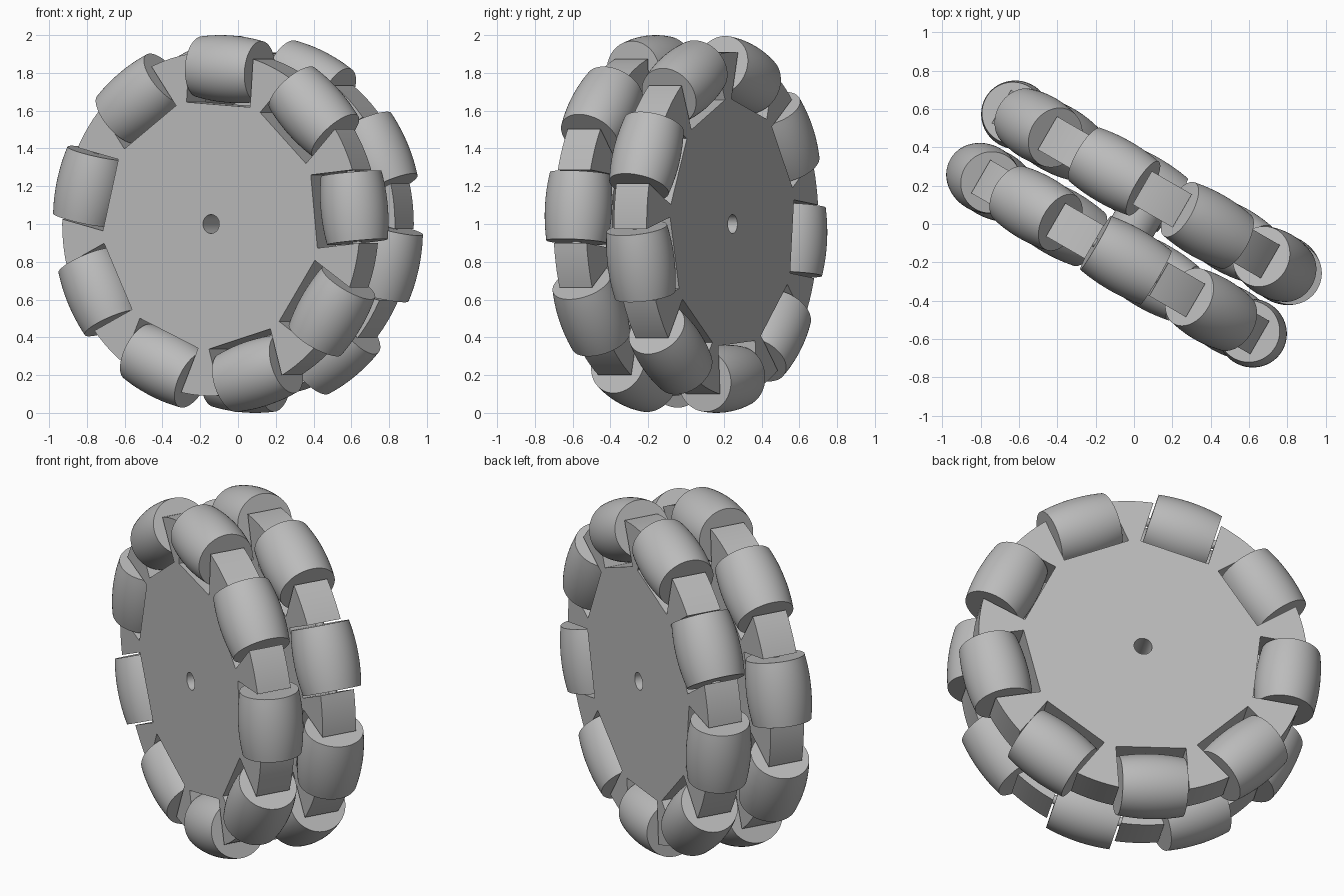
import bpy, bmesh, math
from math import cos, sin, radians
from mathutils import Matrix

if "Cube" in bpy.data.objects:
    bpy.data.objects.remove(bpy.data.objects["Cube"], do_unlink=True)

COUNT = 9                  # rollers per plate
PITCH = 360 / COUNT
RIM, HOLE = 0.91, 0.05     # plate radius, axle bore
HALF_THICK = 0.1
ROW = 0.185                # plate centre offset along the axle
POCKET, FLOOR = 0.195, 0.633
ROLL_R, ROLL_HALF, ROLL_AT = 0.178, 0.182, 0.822

# Wheel frame: local Z is the axle, pointing out of the front face
WHEEL = (Matrix.Translation((0, 0, 1)) @ Matrix.Rotation(radians(-30), 4, 'Z')
         @ Matrix.Rotation(radians(90), 4, 'X'))

grey = bpy.data.materials.new("plain_grey")
grey.use_nodes = True
grey.diffuse_color = (0.5, 0.5, 0.5, 1)
grey.node_tree.nodes["Principled BSDF"].inputs["Base Color"].default_value = (0.5, 0.5, 0.5, 1)


def add_object(name, mesh, matrix):
    obj = bpy.data.objects.new(name, mesh)
    bpy.context.collection.objects.link(obj)
    obj.matrix_world = matrix
    if not mesh.materials:
        mesh.materials.append(grey)
    bpy.ops.object.select_all(action='DESELECT')
    obj.select_set(True)
    bpy.context.view_layer.objects.active = obj
    bpy.ops.object.shade_smooth_by_angle(angle=radians(35))
    return obj


def circle(radius, n):
    return [(radius * cos(math.tau * i / n), radius * sin(math.tau * i / n)) for i in range(n)]


def plate_outline():
    """Disc outline with a straight-sided pocket for every roller."""
    points = []
    edge = math.asin(POCKET / RIM)
    for k in range(COUNT):
        a = radians(k * PITCH)
        for side in (-1, 1):
            points.append((FLOOR * cos(a) - side * POCKET * sin(a),
                           FLOOR * sin(a) + side * POCKET * cos(a)))
        span = radians(PITCH) - 2 * edge
        for i in range(9):
            t = a + edge + span * i / 8
            points.append((RIM * cos(t), RIM * sin(t)))
    return points


def flat_mesh(name, loops, half):
    """Extruded 2D outline, with inner loops cut as holes."""
    curve = bpy.data.curves.new(name, 'CURVE')
    curve.dimensions, curve.fill_mode, curve.extrude = '2D', 'BOTH', half
    for loop in loops:
        spline = curve.splines.new('POLY')
        spline.points.add(len(loop) - 1)
        for p, (x, y) in zip(spline.points, loop):
            p.co = (x, y, 0, 1)
        spline.use_cyclic_u = True
    temp = bpy.data.objects.new(name, curve)
    bpy.context.collection.objects.link(temp)
    mesh = bpy.data.meshes.new_from_object(temp.evaluated_get(bpy.context.evaluated_depsgraph_get()))
    bpy.data.objects.remove(temp, do_unlink=True)
    bm = bmesh.new()
    bm.from_mesh(mesh)
    bmesh.ops.remove_doubles(bm, verts=bm.verts, dist=0.0001)
    bmesh.ops.recalc_face_normals(bm, faces=bm.faces)
    bm.to_mesh(mesh)
    bm.free()
    return mesh


def turned_mesh(name, profile, n):
    """Closed solid of revolution around local Y from (y, radius) pairs."""
    bm = bmesh.new()
    rings = [[bm.verts.new((x, y, z)) for x, z in circle(r, n)] for y, r in profile]
    for low, high in zip(rings, rings[1:]):
        for i in range(n):
            j = (i + 1) % n
            bm.faces.new((low[i], low[j], high[j], high[i]))
    bm.faces.new(rings[0])
    bm.faces.new(rings[-1])
    bmesh.ops.recalc_face_normals(bm, faces=bm.faces)
    mesh = bpy.data.meshes.new(name)
    bm.to_mesh(mesh)
    bm.free()
    return mesh


# Barrel profile follows the wheel's overall rolling circle
barrel = []
for i in range(13):
    y = ROLL_HALF * (i / 6 - 1)
    barrel.append((y, math.sqrt((ROLL_AT + ROLL_R) ** 2 - y * y) - ROLL_AT))

plate_mesh = flat_mesh("plate", [plate_outline(), circle(HOLE, 48)], HALF_THICK)
roller_mesh = turned_mesh("roller", barrel, 64)
pin_mesh = turned_mesh("roller_pin", [(-POCKET, 0.025), (POCKET, 0.025)], 24)

# Two plates, the back one turned by half a pitch
for row, side, start in (("front", 1, 6), ("back", -1, 26)):
    base = WHEEL @ Matrix.Translation((0, 0, side * ROW)) @ Matrix.Rotation(radians(start), 4, 'Z')
    add_object(row + "_plate", plate_mesh, base)
    for k in range(COUNT):
        spot = base @ Matrix.Rotation(radians(k * PITCH), 4, 'Z') @ Matrix.Translation((ROLL_AT, 0, 0))
        add_object(f"{row}_roller_{k + 1}", roller_mesh, spot)
        add_object(f"{row}_roller_pin_{k + 1}", pin_mesh, spot)

# Hub sleeve joining the plates
add_object("hub_sleeve", flat_mesh("hub_sleeve", [circle(0.12, 48), circle(HOLE, 48)], ROW - HALF_THICK), WHEEL)
